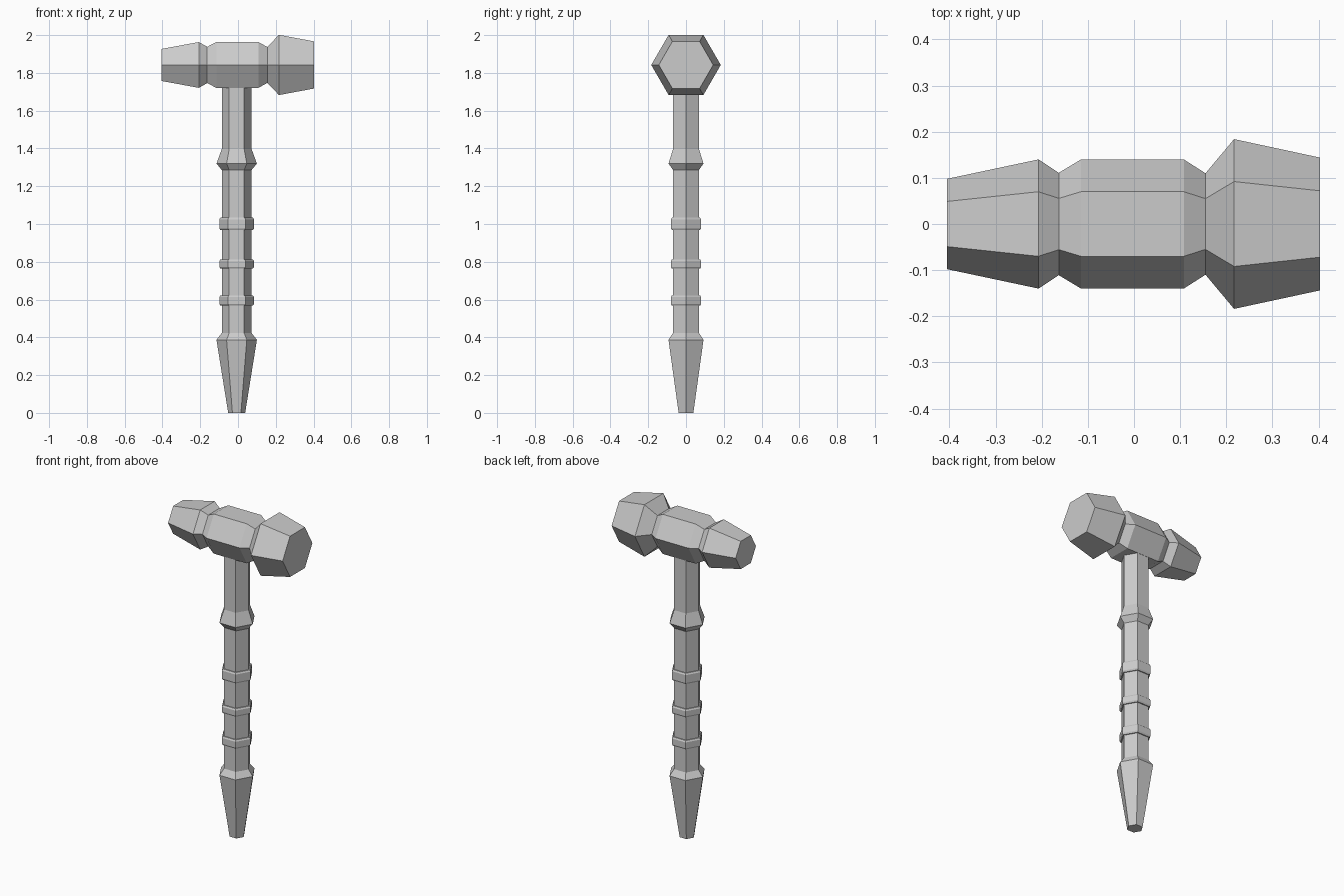
import bpy, bmesh
from math import cos, sin, tau
from mathutils import Matrix

if "Cube" in bpy.data.objects:
    bpy.data.objects.remove(bpy.data.objects["Cube"])


def hex_lathe(name, profile, matrix):
    """Six-sided solid from (position, radius) pairs along local z, corner on local x."""
    bm = bmesh.new()
    rings = [[bm.verts.new((r * cos(tau * i / 6), r * sin(tau * i / 6), z)) for i in range(6)]
             for z, r in profile]
    for a, b in zip(rings, rings[1:]):
        for i in range(6):
            j = (i + 1) % 6
            bm.faces.new((a[i], a[j], b[j], b[i]))
    bm.faces.new(rings[0][::-1])
    bm.faces.new(rings[-1])
    bm.transform(matrix)
    bmesh.ops.recalc_face_normals(bm, faces=bm.faces)
    mesh = bpy.data.meshes.new(name)
    bm.to_mesh(mesh)
    bm.free()
    obj = bpy.data.objects.new(name, mesh)
    bpy.context.collection.objects.link(obj)
    return obj


AXIS_X = -0.007
HEAD_Z = 1.842
SHAFT_R, RING_R = 0.079, 0.092

# Handle: tapered pommel, three grip rings, flared collar, shaft into the head
handle = [(0, 0.045), (0.387, 0.107), (0.423, SHAFT_R)]
for low, high in [(0.568, 0.622), (0.764, 0.813), (0.968, 1.034)]:
    bevel = 0.009
    handle += [(low, SHAFT_R), (low, RING_R - 0.006), (low + bevel, RING_R),
               (high - bevel, RING_R), (high, RING_R - 0.006), (high, SHAFT_R)]
handle += [(1.286, SHAFT_R), (1.32, 0.107), (1.397, SHAFT_R), (1.75, SHAFT_R)]
hex_lathe("handle", handle, Matrix.Translation((AXIS_X, 0, 0)))

# Head: long peen on the left, block in the middle, broad striking face on the right
head = [(-0.405, 0.098), (-0.207, 0.140), (-0.163, 0.111), (-0.115, 0.140),
        (0.108, 0.140), (0.155, 0.110), (0.217, 0.184), (0.403, 0.144)]
# local x -> y, local y -> z, local z -> x
to_x = Matrix(((0, 0, 1, 0), (1, 0, 0, 0), (0, 1, 0, 0), (0, 0, 0, 1)))
hex_lathe("hammer_head", head, Matrix.Translation((0, 0, HEAD_Z)) @ to_x)
